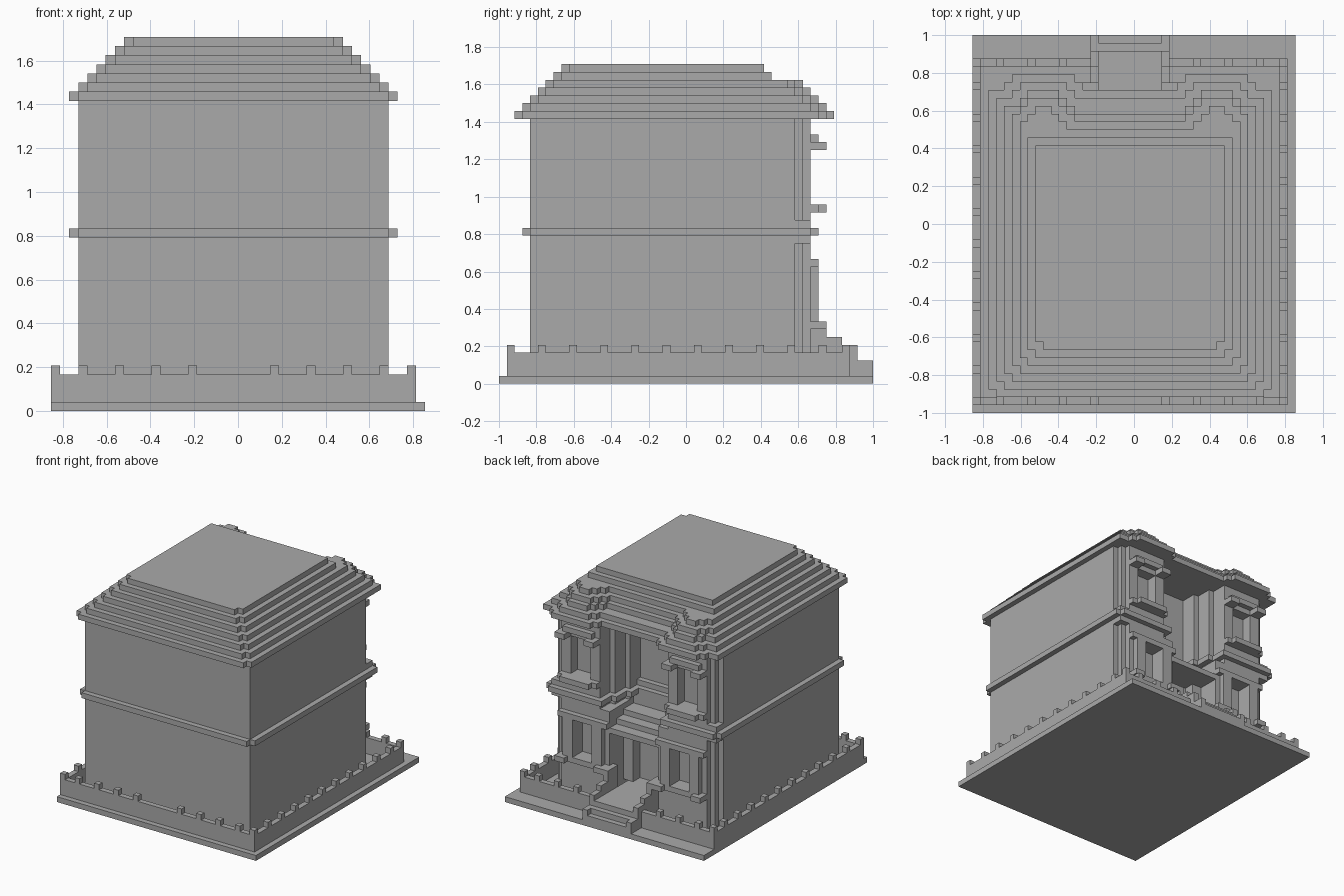
import bpy, bmesh

cube = bpy.data.objects.get("Cube")
if cube:
    bpy.data.objects.remove(cube, do_unlink=True)

U = 1 / 24          # size of one block
AXIS = 20           # mirror line of the house, in blocks

stone = bpy.data.materials.new("grey_stone")
stone.use_nodes = True
colour = (0.4, 0.4, 0.4, 1)
stone.diffuse_color = colour
stone.node_tree.nodes["Principled BSDF"].inputs["Base Color"].default_value = colour


def part(name, boxes, mirror=False):
    """Boxes are (x0, x1, y0, y1, z0, z1) in blocks; mirror adds the other side."""
    bm = bmesh.new()
    boxes = list(boxes)
    if mirror:
        boxes += [(2 * AXIS - b[1], 2 * AXIS - b[0], *b[2:]) for b in boxes]
    for x0, x1, y0, y1, z0, z1 in boxes:
        for v in bmesh.ops.create_cube(bm, size=1)["verts"]:
            v.co.x = ((x1 if v.co.x > 0 else x0) - 20.5) * U
            v.co.y = ((y1 if v.co.y > 0 else y0) - 24) * U
            v.co.z = (z1 if v.co.z > 0 else z0) * U
    mesh = bpy.data.meshes.new(name)
    bm.to_mesh(mesh)
    bm.free()
    mesh.materials.append(stone)
    obj = bpy.data.objects.new(name, mesh)
    bpy.context.collection.objects.link(obj)


def window_wall(x0, x1, y0, y1, z0, z1, wx0, wx1, wz0, wz1):
    """Four boxes around a window opening."""
    return [(x0, wx0, y0, y1, z0, z1), (wx1, x1, y0, y1, z0, z1),
            (wx0, wx1, y0, y1, z0, wz0), (wx0, wx1, y0, y1, wz1, z1)]


# Ground slab and low garden wall
part("ground_slab", [(0, 41, 0, 48, 0, 1)])
part("garden_wall_front", [(0, 40, 1, 2, 1, 4)])
part("garden_wall_sides", [(0, 1, 1, 45, 1, 4)], True)
part("garden_wall_back", [(0, 15, 44, 45, 1, 4)], True)

# Battlements on the garden wall
teeth = [0, 3, 7, 11, 15]
part("front_battlements", [(x, x + 1, 1, 2, 4, 5) for x in teeth], True)
part("back_battlements", [(x, x + 1, 44, 45, 4, 5) for x in teeth[:-1]], True)
part("side_battlements", [(0, 1, y, y + 1, 4, 5) for y in range(5, 42, 4)], True)

# Entrance steps, landing and stepped railings
part("entrance_steps", [(16, 24, 34, 48 - i, 1, 2 + i) for i in range(3)])
part("stair_railings", [(15, 16, 39, y, 1, z)
                        for y, z in ((42, 8), (44, 6), (46, 5), (48, 3))], True)

# Main body
part("house_core", [(3, 37, 4, 31, 1, 34)])
part("entrance_back_wall", [(13, 27, 31, 34, 1, 17)])
part("balcony_plinth", [(13, 27, 31, 33, 17, 20), (14, 26, 31, 32, 20, 21)])

# Lower wings with stepped outer corners
part("lower_wings", [(3, 15, 31, 38, 1, 18), (4, 5, 38, 39, 1, 18)]
     + window_wall(5, 15, 38, 40, 1, 18, 8, 12, 8, 15), True)
part("door_jambs", [(15, 17, 34, 36, 4, 14)], True)

# Upper wings with stepped inner and outer corners
part("upper_wings", [(3, 15, 31, 34, 18, 34), (3, 14, 34, 37, 18, 34),
                     (3, 13, 37, 38, 18, 34), (4, 5, 38, 39, 21, 34),
                     (3, 13, 38, 40, 18, 21)]
     + window_wall(5, 13, 38, 40, 21, 34, 7, 11, 23, 30), True)

# Stepped canopy above the entrance
part("entrance_canopy", [(15, 25, 33, 36 + 2 * i, 14, 17 - i) for i in range(3)])

# Belt course between the floors
part("belt_course", [(2, 38, 4, 31, 19, 20), (3, 37, 3, 5, 19, 20)])
part("belt_course_wings", [(2, 13, 31, 40, 19, 20), (3, 14, 37, 41, 19, 20),
                           (13, 15, 33, 38, 19, 20), (14, 16, 31, 35, 19, 20)], True)

# Lower window surrounds
part("lower_window_frames", [(5, 15, 40, 41, 15, 16), (6, 8, 40, 41, 8, 15),
                             (12, 14, 40, 41, 8, 15), (6, 14, 40, 41, 7, 8),
                             (5, 7, 40, 42, 7, 8), (13, 15, 40, 42, 7, 8)], True)

# Upper window hoods and sills
part("upper_window_hoods", [(6, 12, 40, 41, 31, 32), (5, 7, 40, 42, 30, 31),
                            (11, 13, 40, 42, 30, 31)], True)
part("upper_window_sills", [(5, 13, 40, 41, 22, 23), (6, 12, 40, 42, 22, 23)], True)

# Stepped roof with notched corners
centre_depth = [41, 40, 38, 37, 36, 35, 34]
for k, depth in enumerate(centre_depth):
    z = 34 + k
    part(f"roof_tier_{k + 1}", [(2 + k, 38 - k, 3 + k, min(depth, 41 - k), z, z + 1),
                                (3 + k, 37 - k, 2 + k, 4 + k, z, z + 1)])

# Gabled roof tiers over the two wings
for k, inset in enumerate([0, 1, 2, 2, 3]):
    z = 34 + k
    part(f"wing_roof_tier_{k + 1}", [(2 + k, 15 - inset, 30, 41 - k, z, z + 1),
                                     (4 + inset, 14 - inset, 30, 42 - k, z, z + 1),
                                     (5 + inset, 13 - inset, 30, 43 - k, z, z + 1)], True)
